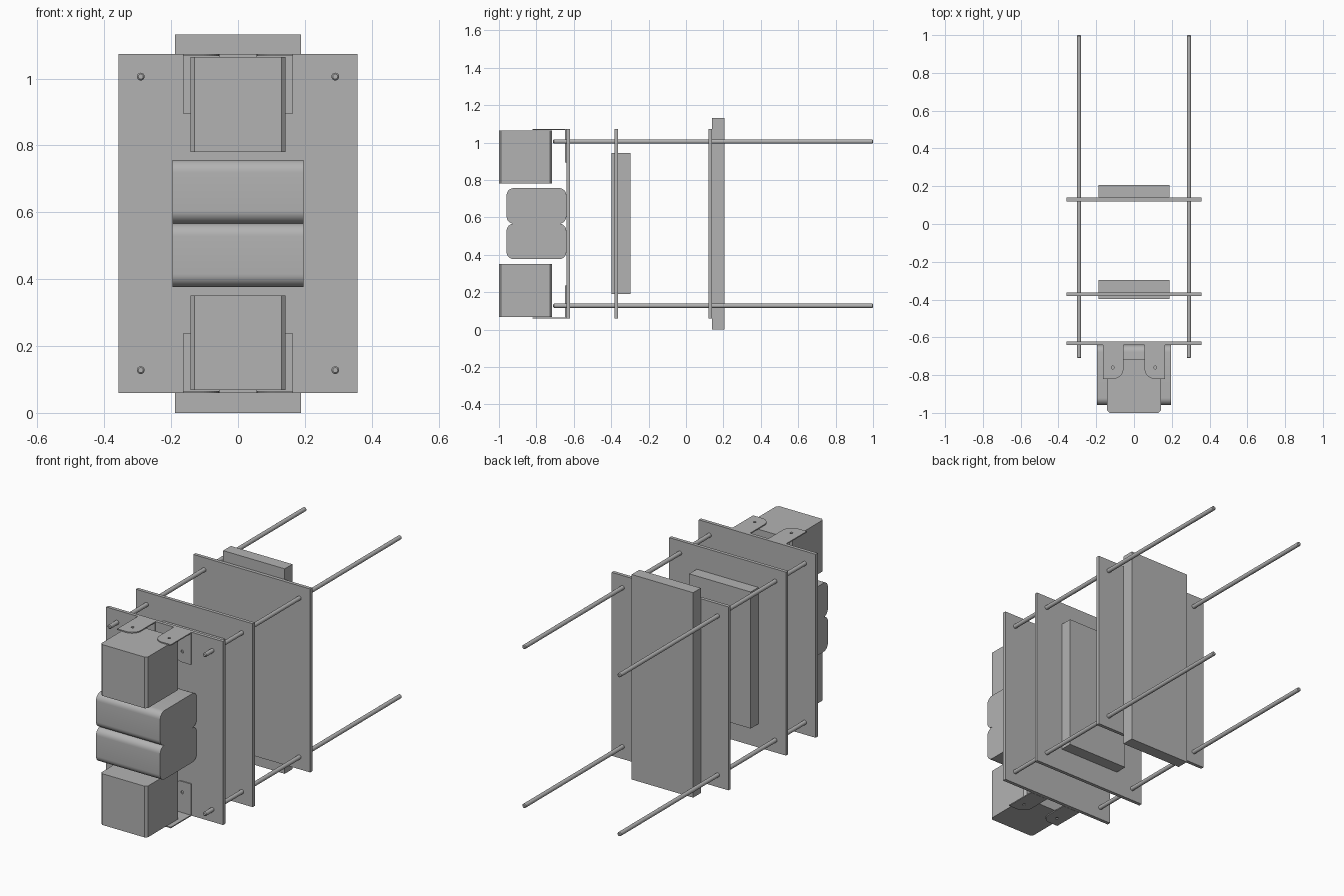
import bpy, bmesh, math
from mathutils import Matrix, Vector

cube = bpy.data.objects.get("Cube")
if cube:
    bpy.data.objects.remove(cube, do_unlink=True)

grey = bpy.data.materials.new("plain grey")
grey.use_nodes = True
grey.diffuse_color = (0.45, 0.45, 0.45, 1)
grey.node_tree.nodes["Principled BSDF"].inputs["Base Color"].default_value = (0.45, 0.45, 0.45, 1)

MID_Z = 0.566   # height of the horizontal symmetry plane


def finish(name, bm, smooth=False):
    bmesh.ops.recalc_face_normals(bm, faces=bm.faces)
    mesh = bpy.data.meshes.new(name)
    bm.to_mesh(mesh)
    bm.free()
    mesh.materials.append(grey)
    obj = bpy.data.objects.new(name, mesh)
    bpy.context.collection.objects.link(obj)
    if smooth:
        bpy.ops.object.select_all(action="DESELECT")
        obj.select_set(True)
        bpy.context.view_layer.objects.active = obj
        bpy.ops.object.shade_smooth_by_angle(angle=math.radians(30))
    return obj


def box(name, half_x, y0, y1, z0, z1, axis=None, bevel=0, segments=1):
    """Box centred on x, with the edges along one axis optionally bevelled."""
    bm = bmesh.new()
    bmesh.ops.create_cube(bm, size=1)
    bmesh.ops.scale(bm, vec=(2 * half_x, y1 - y0, z1 - z0), verts=bm.verts)
    bmesh.ops.translate(bm, vec=(0, (y0 + y1) / 2, (z0 + z1) / 2), verts=bm.verts)
    if bevel:
        edges = [e for e in bm.edges
                 if abs((e.verts[0].co - e.verts[1].co).normalized()[axis]) > 0.9]
        bmesh.ops.bevel(bm, geom=edges, offset=bevel, segments=segments,
                        profile=0.5, affect="EDGES")
    return finish(name, bm, segments > 1)


def leaf(length, thick):
    """Bracket leaf running along +v, rounded at its inner far corner, with a hole."""
    inner, outer, r = 0.056, 0.164, 0.055
    arc = [(inner + r - r * math.cos(t), length - r + r * math.sin(t))
           for t in (math.pi / 2 * i / 10 for i in range(11))]
    outline = [(outer, length), (outer, 0), (inner, 0)] + arc
    hole = [(0.112 + 0.008 * math.cos(t), length - 0.06 + 0.008 * math.sin(t))
            for t in (math.tau * i / 16 for i in range(16))]
    bm = bmesh.new()
    edges = []
    for loop in (outline, hole):
        vs = [bm.verts.new((x, v, 0)) for x, v in loop]
        edges += [bm.edges.new((a, b)) for a, b in zip(vs, vs[1:] + vs[:1])]
    bmesh.ops.triangle_fill(bm, edges=edges, use_beauty=True, use_dissolve=False)
    geo = bmesh.ops.extrude_face_region(bm, geom=bm.faces[:])
    bmesh.ops.translate(bm, vec=(0, 0, thick),
                        verts=[g for g in geo["geom"] if isinstance(g, bmesh.types.BMVert)])
    return bm


# Three carrier plates
for name, y in (("front_plate", -0.64), ("middle_plate", -0.382), ("rear_plate", 0.12)):
    box(name, 0.357, y, y + 0.019, 0.06, 1.073)

# Blocks mounted on the middle and rear plates
box("middle_block", 0.188, -0.397, -0.296, 0.19, 0.944)
box("rear_block", 0.188, 0.139, 0.206, 0, 1.132)

# Two rounded packs stacked on the front plate
for name, z in (("lower_pack", 0.377), ("upper_pack", 0.567)):
    box(name, 0.196, -0.959, -0.64, z, z + 0.19, axis=0, bevel=0.038, segments=8)

# Chamfered motor housings
for name, z in (("lower_motor", 0.068), ("upper_motor", 0.781)):
    box(name, 0.142, -1.0, -0.716, z, z + 0.283, axis=2, bevel=0.012)

# Four long rods with chamfered ends
for side_x, x in (("right", -0.291), ("left", 0.291)):
    for side_z, z in (("lower", 0.128), ("upper", 1.006)):
        bm = bmesh.new()
        bmesh.ops.create_cone(bm, cap_ends=True, segments=24, radius1=0.0115,
                              radius2=0.0115, depth=1.71)
        caps = [e for e in bm.edges if abs(e.verts[0].co.z - e.verts[1].co.z) < 0.01]
        bmesh.ops.bevel(bm, geom=caps, offset=0.004, segments=1, affect="EDGES")
        bmesh.ops.transform(bm, verts=bm.verts, matrix=Matrix.Translation((x, 0.145, z))
                            @ Matrix.Rotation(math.pi / 2, 4, "X"))
        finish(f"{side_z}_{side_x}_rod", bm, True)

# L brackets holding the motors, mirrored left-right and top-bottom
THICK = 0.006
for side_x, sx in (("right", -1), ("left", 1)):
    for side_z, sz in (("lower", -1), ("upper", 1)):
        for part, length, v_axis, w_axis in (
                ("tab", 0.18, Vector((0, -1, 0)), Vector((0, 0, -sz))),
                ("flange", 0.178, Vector((0, 0, -sz)), Vector((0, -1, 0)))):
            bm = leaf(length, THICK)
            origin = Vector((0, -0.64, MID_Z + sz * 0.507))
            for vert in bm.verts:
                x, v, w = vert.co
                vert.co = origin + Vector((sx * x, 0, 0)) + v_axis * v + w_axis * w
            finish(f"{side_z}_{side_x}_bracket_{part}", bm)
